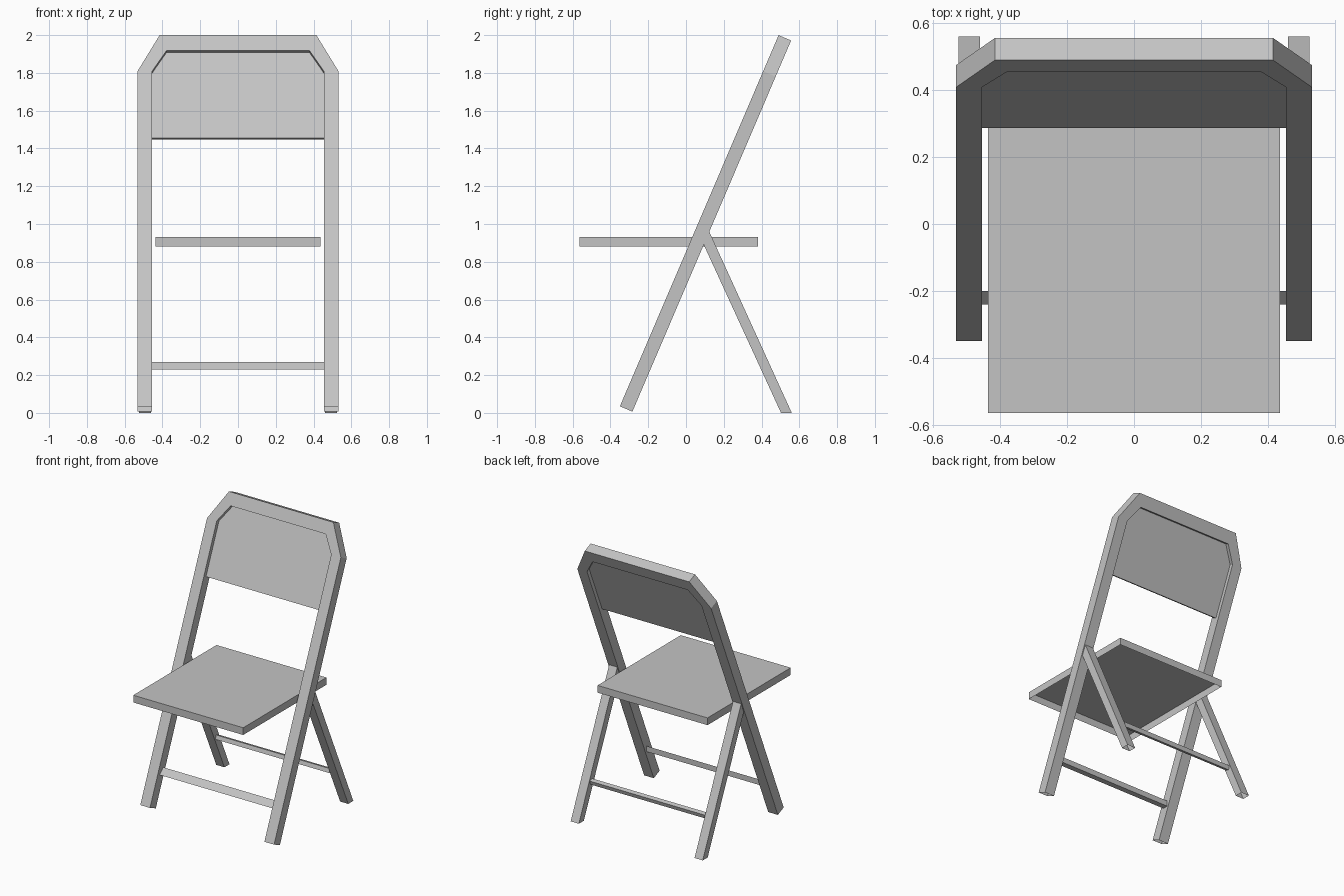
import bpy, bmesh
from mathutils import Vector

cube = bpy.data.objects.get("Cube")
if cube:
    bpy.data.objects.remove(cube, do_unlink=True)

grey = bpy.data.materials.new("grey_paint")
grey.use_nodes = True
COLOUR = (0.55, 0.55, 0.55, 1)
grey.diffuse_color = COLOUR
grey.node_tree.nodes["Principled BSDF"].inputs["Base Color"].default_value = COLOUR

# Leaning plane of the frame: s runs up the legs, t runs through to the back
ORIGIN = Vector((0, -0.35, 0.035))
UP = Vector((0, 0.393, 0.919))
BACK = Vector((0, 0.919, -0.393))


def lean(x, s, t):
    return ORIGIN + Vector((x, 0, 0)) + UP * s + BACK * t


def loft(name, rings, capped=(True, True)):
    """Join matching rings of points, closing either end if wanted."""
    bm = bmesh.new()
    loops = [[bm.verts.new(p) for p in ring] for ring in rings]
    n = len(loops[0])
    for a, b in zip(loops, loops[1:]):
        for i in range(n):
            j = (i + 1) % n
            bm.faces.new((a[i], a[j], b[j], b[i]))
    for loop, cap in ((loops[0], capped[0]), (loops[-1], capped[1])):
        if cap:
            bm.faces.new(loop)
    bmesh.ops.recalc_face_normals(bm, faces=bm.faces)
    mesh = bpy.data.meshes.new(name)
    bm.to_mesh(mesh)
    bm.free()
    mesh.materials.append(grey)
    obj = bpy.data.objects.new(name, mesh)
    bpy.context.collection.objects.link(obj)
    return obj


def arch(half):
    """Mirror a right-hand path into a full arch."""
    return half + [(-x, s) for x, s in reversed(half)]


def bar(name, section, half):
    """Crosswise bar with a (y, z) section."""
    return loft(name, [[(x, y, z) for y, z in section] for x in (-half, half)])


# Bent hollow tube: front legs, back uprights and top rail, open at the feet
DEPTH = 0.072
outer = arch([(0.532, 0), (0.532, 1.93), (0.415, 2.138)])
inner = arch([(0.455, 0), (0.455, 1.93), (0.378, 2.05)])
loft("main_frame", [[lean(*o, 0), lean(*i, 0), lean(*i, DEPTH), lean(*o, DEPTH)]
                    for o, i in zip(outer, inner)], (False, False))

# Back panel set inside the arch
panel = arch([(0.455, 1.556), (0.455, 1.93), (0.378, 2.05)])
loft("back_panel", [[lean(x, s, t) for x, s in panel] for t in (0.027, 0.045)])

# Pressed seat pan, open underneath
seat = [(-0.437, -0.565), (0.437, -0.565), (0.437, 0.38), (-0.437, 0.38)]
loft("seat", [[(x, y, z) for x, y in seat] for z in (0.88, 0.932)], (False, True))

# Hollow rear legs meeting the back of the frame
for side, label in ((1, "left"), (-1, "right")):
    ends = [((0.503, 0), (0.56, 0)), ((0.094, 0.89), (0.123, 0.96))]
    loft("rear_leg_" + label,
         [[(side * 0.46, *f), (side * 0.525, *f), (side * 0.525, *b), (side * 0.46, *b)]
          for f, b in ends], (False, False))

# Cross bars between the legs
bar("front_stretcher", [(-0.24, 0.23), (-0.2, 0.27), (-0.2, 0.23)], 0.455)
bar("rear_stretcher", [(0.4, 0.24), (0.428, 0.232), (0.437, 0.26), (0.409, 0.268)], 0.46)
